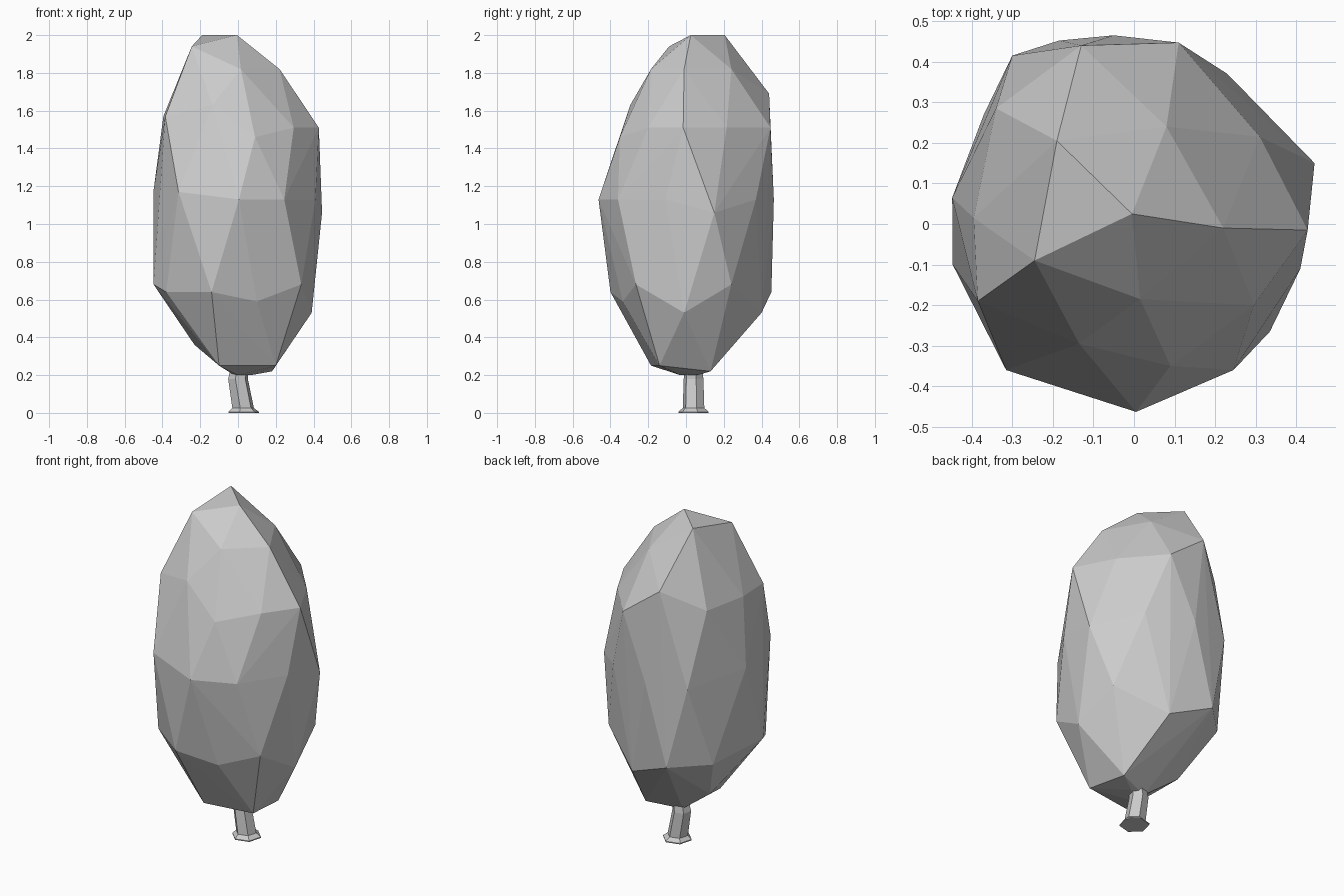
import bpy, bmesh
from math import cos, sin, radians

if "Cube" in bpy.data.objects:
    bpy.data.objects.remove(bpy.data.objects["Cube"])


def make_object(name, bm):
    bmesh.ops.recalc_face_normals(bm, faces=bm.faces)
    mesh = bpy.data.meshes.new(name)
    bm.to_mesh(mesh)
    bm.free()
    obj = bpy.data.objects.new(name, mesh)
    bpy.context.collection.objects.link(obj)
    return obj


# Foliage: faceted irregular egg, hulled over tiers of (height, corner positions)
tiers = [
    (2.00, [(-.19, .205), (-.005, .025)]),
    (1.94, [(-.245, -.09)]),
    (1.82, [(.22, -.01), (.015, -.185), (.08, .24)]),
    (1.69, [(-.13, .44)]),
    (1.63, [(-.135, -.295)]),
    (1.57, [(-.385, -.19), (-.395, .015), (-.34, .285)]),
    (1.51, [(.295, -.2), (.428, -.015), (.31, .215), (.11, .447)]),
    (1.46, [(.09, -.35)]),
    (1.17, [(-.315, -.36), (-.448, .065)]),
    (1.13, [(.005, -.463), (.245, -.36), (.41, -.11), (.23, .37),
            (-.05, .465), (-.3, .415)]),
    (1.06, [(.445, .15)]),
    (0.68, [(-.447, -.1), (.335, -.265), (.35, .24)]),
    (0.64, [(-.38, -.22), (-.14, -.4), (-.185, .452), (-.37, .27)]),
    (0.59, [(.1, -.335)]),
    (0.53, [(.39, -.01), (.08, .4)]),
    (0.36, [(-.23, .1)]),
    (0.25, [(-.1, -.185), (.2, -.14)]),
    (0.22, [(.18, .13)]),
    (0.20, [(0, -.03), (.07, .06), (-.02, .06)]),
]
bm = bmesh.new()
for z, corners in tiers:
    for x, y in corners:
        bm.verts.new((x, y, z))
bmesh.ops.convex_hull(bm, input=bm.verts)
make_object("foliage", bm)

# Trunk: six-sided, flared foot and a slight lean; rings of (centre x, height, radius)
SIDES = 6
bm = bmesh.new()
rings = []
for cx, z, r in [(.03, 0, .083), (.03, .006, .083), (.027, .026, .059),
                 (0, .18, .054), (.012, .27, .045)]:
    angles = [radians(15 + 360 * i / SIDES) for i in range(SIDES)]
    rings.append([bm.verts.new((cx + r * cos(a), .04 + r * sin(a), z)) for a in angles])
for low, high in zip(rings, rings[1:]):
    for i in range(SIDES):
        j = (i + 1) % SIDES
        bm.faces.new((low[i], low[j], high[j], high[i]))
bm.faces.new(rings[0])
bm.faces.new(rings[-1])
make_object("trunk", bm)
